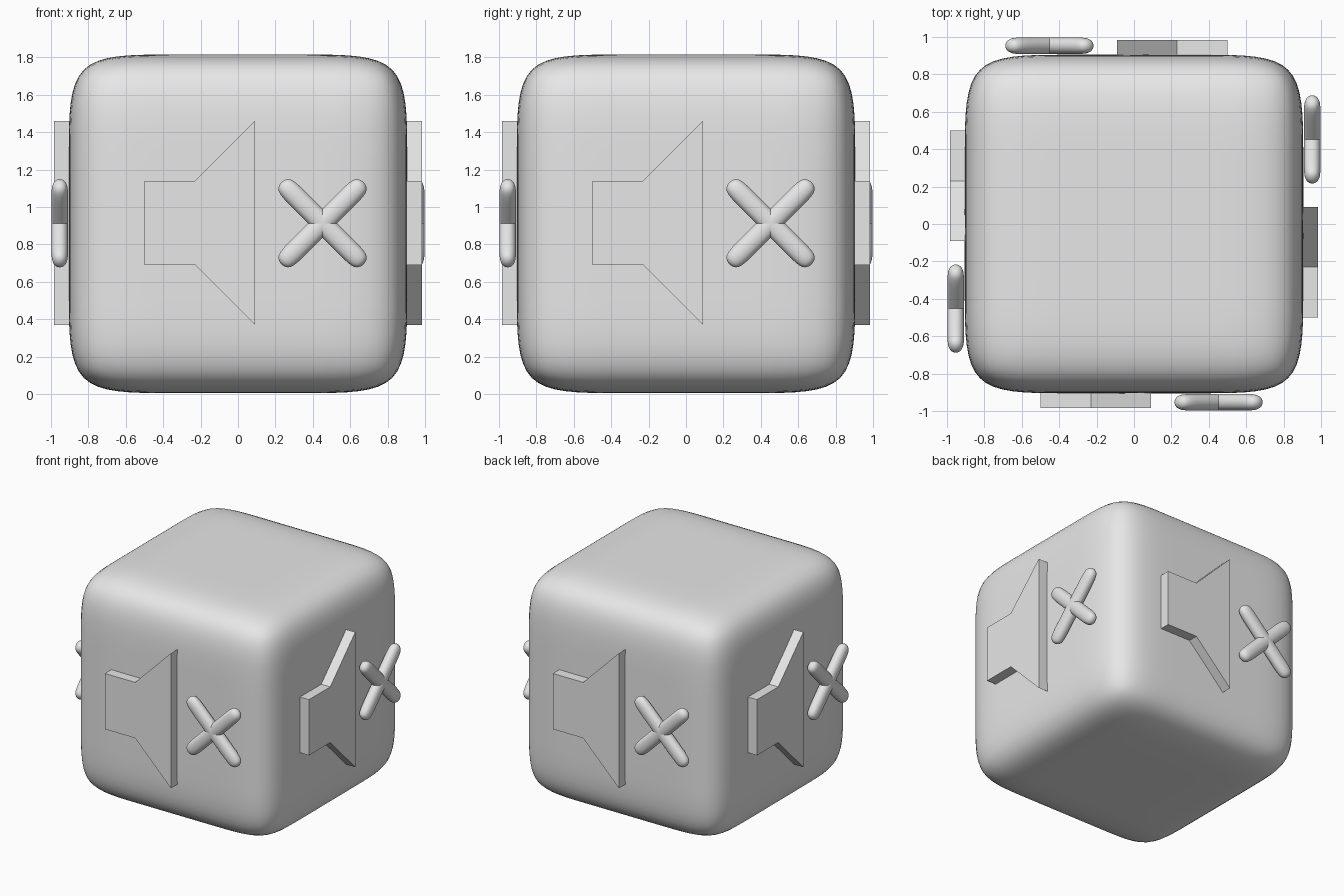
import bpy, bmesh, math
from mathutils import Matrix

if "Cube" in bpy.data.objects:
    bpy.data.objects.remove(bpy.data.objects["Cube"], do_unlink=True)

grey = bpy.data.materials.new("light grey")
grey.use_nodes = True
grey.diffuse_color = (0.8, 0.8, 0.8, 1)
grey.node_tree.nodes["Principled BSDF"].inputs["Base Color"].default_value = (0.8, 0.8, 0.8, 1)

MID = 0.91  # height of the cube's centre


def make(name, bm, smooth=0):
    """Turn a bmesh into an object, optionally subdivided and smooth."""
    bmesh.ops.recalc_face_normals(bm, faces=bm.faces)
    mesh = bpy.data.meshes.new(name)
    bm.to_mesh(mesh)
    bm.free()
    mesh.materials.append(grey)
    obj = bpy.data.objects.new(name, mesh)
    bpy.context.collection.objects.link(obj)
    if smooth:
        sub = obj.modifiers.new("round", 'SUBSURF')
        sub.levels = sub.render_levels = smooth
        for p in mesh.polygons:
            p.use_smooth = True
    return obj


def cage(size, loops):
    """Box with half sizes and a pair of support loops per axis (None for none)."""
    bm = bmesh.new()
    bmesh.ops.create_cube(bm, size=2, matrix=Matrix.Diagonal((*size, 1)))
    for axis, cut in enumerate(loops):
        if cut is None:
            continue
        normal = [0, 0, 0]
        normal[axis] = 1
        for side in (-cut, cut):
            bmesh.ops.bisect_plane(bm, geom=bm.verts[:] + bm.edges[:] + bm.faces[:],
                                   plane_co=[n * side for n in normal], plane_no=normal)
    return bm


# Rounded cube
body = make("body", cage((0.905,) * 3, (0.42,) * 3), 3)
body.location.z = MID

# Loudspeaker outline and crossed bars, repeated on the four sides
outline = [(-0.5, 0.69), (-0.5, 1.14), (-0.23, 1.14), (0.09, 1.46), (0.09, 0.37), (-0.23, 0.69)]
for i, side in enumerate(("front", "left", "back", "right")):
    turn = Matrix.Rotation(math.radians(90 * i), 4, 'Z')

    bm = bmesh.new()
    face = bm.faces.new([bm.verts.new((x, -0.985, z)) for x, z in outline])
    ext = bmesh.ops.extrude_face_region(bm, geom=[face], use_keep_orig=True)
    back = [v for v in ext["geom"] if isinstance(v, bmesh.types.BMVert)]
    bmesh.ops.translate(bm, verts=back, vec=(0, 0.1, 0))
    make(side + "_speaker", bm).matrix_world = turn

    for tilt, label in ((45, "rising"), (-45, "falling")):
        bar = make(f"{side}_cross_bar_{label}", cage((0.32, 0.049, 0.06), (0.2, None, None)), 3)
        bar.matrix_world = (turn @ Matrix.Translation((0.452, -0.953, MID + 0.003))
                            @ Matrix.Rotation(math.radians(tilt), 4, 'Y'))
